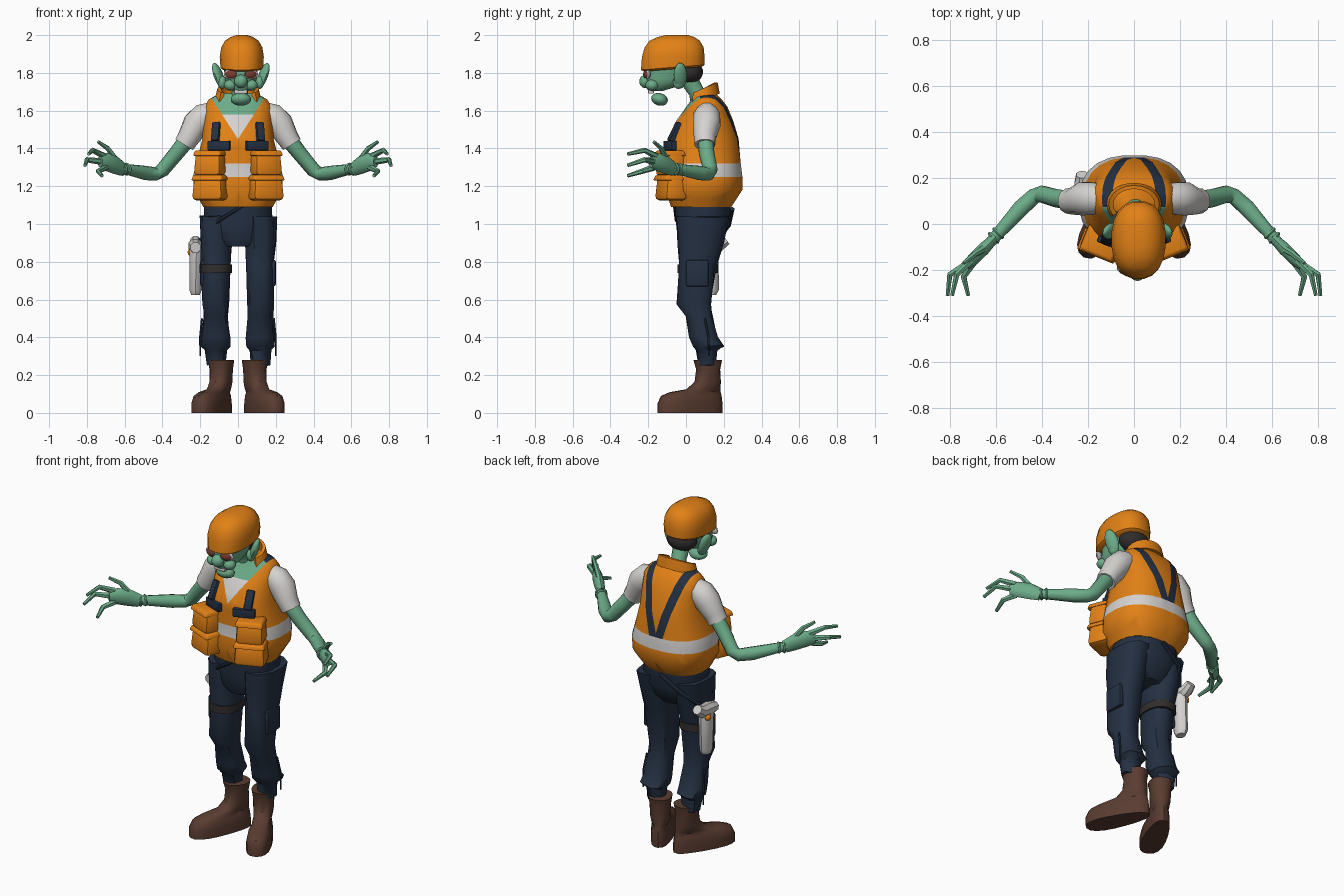
import bpy, bmesh, random
from math import sin, cos, pi, radians, copysign
from mathutils import Vector, Matrix, Euler

random.seed(4)
default_cube = bpy.data.objects.get("Cube")
if default_cube:
    bpy.data.objects.remove(default_cube, do_unlink=True)


def material(name, red, green, blue):
    mat = bpy.data.materials.new(name)
    mat.use_nodes = True
    mat.diffuse_color = (red, green, blue, 1)
    shader = next(node for node in mat.node_tree.nodes if node.type == 'BSDF_PRINCIPLED')
    shader.inputs["Base Color"].default_value = mat.diffuse_color
    shader.inputs["Roughness"].default_value = .8
    return mat


orange = material("safety_orange", .76, .22, .008)
navy = material("navy_cloth", .018, .03, .055)
green = material("green_skin", .15, .41, .25)
white = material("pale_grey", .66, .65, .63)
brown = material("boot_leather", .1, .045, .03)
dark = material("dark_hair", .03, .026, .026)
red = material("lens_red", .2, .05, .03)
SIDES = {"left": 1, "right": -1}
made = []


def finish(name, bm, mat):
    bmesh.ops.recalc_face_normals(bm, faces=bm.faces)
    mesh = bpy.data.meshes.new(name)
    bm.to_mesh(mesh)
    bm.free()
    mesh.materials.append(mat)
    obj = bpy.data.objects.new(name, mesh)
    bpy.context.collection.objects.link(obj)
    made.append(obj)
    return obj


def bridge(name, loops, mat):
    """Bridge a list of closed loops and cap both ends."""
    bm = bmesh.new()
    rows = [[bm.verts.new(point) for point in loop] for loop in loops]
    for low, high in zip(rows, rows[1:]):
        for i in range(len(low)):
            bm.faces.new((low[i - 1], low[i], high[i], high[i - 1]))
    bm.faces.new(rows[0])
    bm.faces.new(rows[-1])
    return finish(name, bm, mat)


def oval(power, sides):
    for i in range(sides):
        angle = 2 * pi * (i + .5) / sides
        yield [copysign(abs(v) ** (2 / power), v) for v in (cos(angle), sin(angle))]


def loft(name, rings, mat, sides=16, centre=0, jitter=0):
    """Each ring is front y, back y, height and half width."""
    loops = []
    for front, back, height, half in rings:
        middle, depth = (front + back) / 2, (back - front) / 2
        loops.append([Vector((centre + half * u, middle + depth * v, height))
                      + Vector([random.uniform(-jitter, jitter) for axis in range(3)])
                      for u, v in oval(2.4, sides)])
    return bridge(name, loops, mat)


def tube(name, path, mat, sides=8, tall=1, side=1):
    """Path points are x, y, z and radius; tall stretches the section upward."""
    points = [Vector((side * x, y, z)) for x, y, z, radius in path]
    loops = []
    for i, point in enumerate(points):
        along = (points[min(i + 1, len(points) - 1)] - points[max(i - 1, 0)]).normalized()
        hint = Vector((0, 1, 0)) if abs(along.z) > .9 else Vector((0, 0, 1))
        across = along.cross(hint).normalized()
        up = across.cross(along)
        radius = path[i][-1]
        loops.append([point + radius * (across * u + up * v * tall) for u, v in oval(2, sides)])
    return bridge(name, loops, mat)


def placement(loc, size, turn):
    return Matrix.LocRotScale(Vector(loc), Euler([radians(angle) for angle in turn]), Vector(size))


def ball(name, loc, size, mat, turn=(0, 0, 0)):
    bm = bmesh.new()
    bmesh.ops.create_uvsphere(bm, u_segments=14, v_segments=9, radius=1, matrix=placement(loc, size, turn))
    return finish(name, bm, mat)


def box(name, loc, size, mat, turn=(0, 0, 0), bevel=.01, taper=1):
    bm = bmesh.new()
    bmesh.ops.create_cube(bm, size=1)
    for vert in bm.verts:
        if vert.co.z > 0:
            vert.co.y *= taper
            vert.co.x *= (1 + taper) / 2
    bmesh.ops.transform(bm, matrix=placement(loc, size, turn), verts=bm.verts)
    bmesh.ops.bevel(bm, geom=bm.edges[:], offset=bevel, segments=2, affect='EDGES', profile=.5)
    return finish(name, bm, mat)


# Vest body, cut along its stripe, neckline and back straps, then coloured
vest = loft("vest", [
    (-.08, .24, 1.09, .185), (-.11, .3, 1.18, .235), (-.1, .3, 1.25, .24), (-.1, .29, 1.33, .22),
    (-.1, .28, 1.45, .19), (-.05, .25, 1.55, .185), (0, .22, 1.62, .18), (.03, .19, 1.66, .155),
    (.04, .16, 1.69, .1)], orange, sides=24)
for extra in (white, navy, green):
    vest.data.materials.append(extra)
stripe_low, stripe_high, chest_top = 1.25, 1.32, 1.58
# Slanted lines: distance from the middle, slope and start height
neck_line, strap_inside, strap_outside = (0, .65, 1.45), (.005, .27, 1.36), (.055, .27, 1.36)
cuts = [((0, 0, height), (0, 0, 1)) for height in (stripe_low, stripe_high, chest_top)]
for offset, slope, start in (neck_line, strap_inside, strap_outside):
    cuts += [((side * offset, 0, start), (side, 0, -slope)) for side in SIDES.values()]
bm = bmesh.new()
bm.from_mesh(vest.data)
for point, normal in cuts:
    bmesh.ops.bisect_plane(bm, geom=bm.verts[:] + bm.edges[:] + bm.faces[:],
                           plane_co=point, plane_no=normal, dist=.001)
for face in bm.faces:
    mid = face.calc_center_median()
    neck_edge, inner, outer = [offset + slope * (mid.z - start)
                               for offset, slope, start in (neck_line, strap_inside, strap_outside)]
    if stripe_low < mid.z < stripe_high:
        face.material_index = 1
    elif mid.y < .08 and abs(mid.x) < neck_edge:
        face.material_index = 3 if mid.z > chest_top else 1
    elif mid.y > .08 and inner < abs(mid.x) < outer and mid.z > stripe_high:
        face.material_index = 2
bm.to_mesh(vest.data)
bm.free()

# Open standing collar
collar = []
for step in range(15):
    turn = radians(55 + step * 250 / 14)
    base = 1.62 + .035 * (1 - cos(turn))
    collar.append([(sin(turn) * radius, .085 - cos(turn) * radius * .75, base + rise)
                   for radius, rise in ((.095, 0), (.125, 0), (.11, .06), (.09, .06))])
bridge("collar", collar, orange)

# Pockets, flaps and chest patches
for label, side in SIDES.items():
    swing = (0, 0, 22 * side)
    lean = (-25, side * 6, 22 * side)
    for level, height, width in (("upper", 1.32, .16), ("lower", 1.19, .18)):
        box(f"{label}_{level}_pocket", (side * .145, -.08, height), (width, .13, .13), orange,
            turn=swing, bevel=.025, taper=.8)
        box(f"{label}_{level}_flap", (side * .145, -.085, height + .055), (width, .13, .03), orange,
            turn=swing, taper=.8)
    box(label + "_chest_patch", (side * .1, -.085, 1.415), (.125, .03, .05), navy, turn=swing, bevel=.006)
    box(label + "_chest_radio", (side * .115, -.055, 1.485), (.045, .04, .11), navy, turn=lean, bevel=.008)

# Arms with sleeves, wristbands and hands; fingers run knuckle, joint, tip
fingers = {
    "thumb": [(.64, -.1, 1.33), (.69, -.13, 1.4), (.74, -.17, 1.435)],
    "index": [(.71, -.16, 1.36), (.77, -.22, 1.39), (.79, -.31, 1.37)],
    "middle": [(.72, -.17, 1.33), (.8, -.22, 1.34), (.81, -.31, 1.31)],
    "little": [(.7, -.17, 1.3), (.74, -.23, 1.28), (.72, -.31, 1.255)]}
finger_radii = (.018, .014, .009)
for label, side in SIDES.items():
    tube(label + "_sleeve", [(.13, .11, 1.59, .06), (.18, .11, 1.57, .073), (.22, .11, 1.53, .074),
                             (.26, .1, 1.46, .06), (.285, .1, 1.42, .056)], white, sides=12, side=side)
    tube(label + "_arm", [(.25, .1, 1.47, .045), (.33, .11, 1.37, .041), (.4, .13, 1.285, .038),
                          (.435, .12, 1.265, .036), (.49, .07, 1.27, .038), (.62, -.075, 1.295, .025)],
         green, sides=10, side=side)
    for band, start in (("inner", .585), ("outer", .605)):
        ridge = zip((0, .005, .01), (.03, .035, .03))
        tube(f"{label}_{band}_wristband", [(start + shift, .55 - start - shift, 1.29, radius)
                                           for shift, radius in ridge], green, sides=10, side=side)
    tube(label + "_palm", [(.61, -.065, 1.29, .022), (.655, -.11, 1.315, .029), (.7, -.155, 1.33, .028),
                           (.73, -.185, 1.33, .018)], green, sides=10, tall=1.7, side=side)
    for finger, joints in fingers.items():
        path = [(*joint, radius) for joint, radius in zip(joints, finger_radii)]
        tube(f"{label}_{finger}", path, green, sides=6, side=side)

# Trousers
loft("trouser_seat", [(-.03, .17, .88, .08), (-.045, .2, .92, .16), (-.055, .235, 1, .187),
                      (-.06, .24, 1.12, .18)], navy)
leg = [(-.05, .23, 1.04, .09), (-.045, .2, .9, .085), (-.035, .16, .78, .078), (-.05, .13, .58, .07),
       (0, .14, .51, .066), (.02, .165, .4, .08), (.03, .2, .355, .075), (.055, .165, .33, .056),
       (.065, .16, .25, .05)]
for label, side in SIDES.items():
    loft(label + "_trouser_leg", leg, navy, sides=12, centre=side * .118, jitter=.006)
    box(label + "_cargo_pocket", (side * .185, .06, .74), (.03, .12, .14), navy)
    tube(label + "_drawstring", [(.19, .1, .5, .006), (.2, .12, .4, .006), (.2, .12, .3, .004)],
         navy, sides=5, side=side)

# Boots, turned outward, with wide toes and a narrow heel
boot_rings = [(-.29, .085, 0, .066), (-.29, .085, .05, .066), (-.27, .08, .09, .06), (-.22, .075, .11, .05),
              (-.12, .07, .125, .05), (-.07, .07, .165, .055), (-.06, .065, .23, .058), (-.075, .075, .28, .065)]
for label, side in SIDES.items():
    boot = loft(label + "_boot", boot_rings, brown, sides=18)
    for vert in boot.data.vertices:
        if vert.co.z < .12:
            vert.co.x *= .88 - min(vert.co.y, 0)
    stance = Matrix.Rotation(side * radians(26), 4, 'Z')
    boot.data.transform(Matrix.Translation((side * .09, .115, 0)) @ stance)

# Side holster with tool, thigh band and belts
tube("holster_body", [(-.225, .13, .625, .024), (-.225, .13, .65, .034), (-.22, .12, .87, .04)],
     white, sides=10, tall=1.3)
tube("holster_tool", [(-.225, .05, .875, .03), (-.225, .12, .885, .04), (-.225, .18, .89, .036),
                      (-.225, .215, .915, .028)], white)
ball("holster_button", (-.252, .15, .85), (.012, .018, .018), orange, turn=(0, 0, -40))
loft("thigh_band", [(-.046, .17, height, .087) for height in (.74, .785)], dark, centre=-.118)
tube("rear_belt", [(0, .245, 1.08, .012), (-.13, .225, .99, .012), (-.2, .15, .91, .012)], navy)
tube("front_belt", [(.03, -.06, 1.1, .01), (-.1, -.05, 1.02, .01), (-.19, .03, .94, .01)], navy)

# Neck and head
middle = .015
tube("neck", [(0, .08, 1.57, .07), (0, .08, 1.63, .055), (.01, .055, 1.7, .042), (.02, 0, 1.79, .05)],
     green, sides=12)
loft("head", [(-.2, -.12, 1.705, .04), (-.215, -.04, 1.73, .07), (-.215, .02, 1.765, .085),
              (-.2, .06, 1.86, .095)], green, centre=middle)
ball("jaw", (middle, -.14, 1.66), (.055, .045, .033), green, turn=(-15, 0, 0))
box("teeth", (middle, -.185, 1.7), (.07, .03, .02), white, bevel=.005)
ball("nose", (middle, -.212, 1.755), (.036, .036, .036), green)
ball("hair", (middle, .015, 1.805), (.09, .075, .065), dark)
for label, side in SIDES.items():
    outward = (0, 0, side * 20)
    ball(label + "_ear", (middle + side * .118, -.03, 1.785), (.022, .038, .072), green,
         turn=(10, side * 18, side * 25))
    ball(label + "_earlobe", (middle + side * .1, -.04, 1.75), (.024, .03, .035), green)
    ball(label + "_cheek", (middle + side * .055, -.18, 1.735), (.035, .035, .03), green)
    ball(label + "_lens_rim", (middle + side * .055, -.205, 1.793), (.038, .012, .027), white, turn=outward)
    ball(label + "_lens", (middle + side * .053, -.211, 1.793), (.033, .012, .022), red, turn=outward)

# Helmet shell with a lower front edge
helmet = loft("helmet", [
    (-.225, .085, 1.825, .102), (-.24, .1, 1.835, .114), (-.235, .1, 1.885, .118), (-.22, .095, 1.935, .11),
    (-.195, .075, 1.97, .09), (-.15, .045, 1.99, .06), (-.11, .01, 2, .03)], orange, sides=20, centre=.02)
for vert in helmet.data.vertices:
    if vert.co.z < 1.85:
        vert.co.z += .08 * vert.co.y

bpy.ops.object.select_all(action='DESELECT')
for obj in made:
    obj.select_set(True)
bpy.context.view_layer.objects.active = vest
bpy.ops.object.shade_smooth_by_angle(angle=radians(40))
